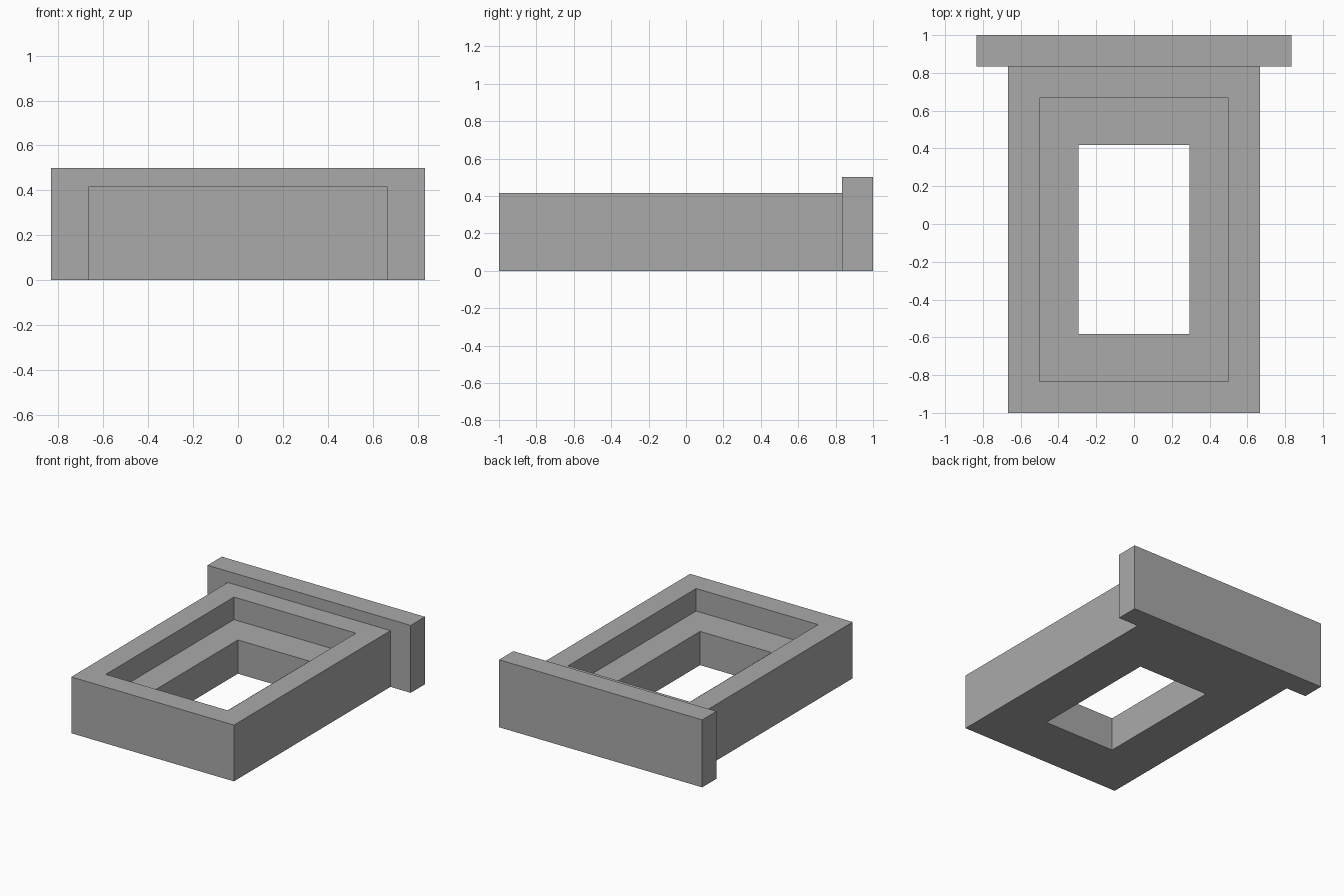
import bpy
import bmesh

cube = bpy.data.objects.get("Cube")
if cube:
    bpy.data.objects.remove(cube, do_unlink=True)

grey = bpy.data.materials.new("stone_grey")
grey.use_nodes = True
colour = (0.4, 0.4, 0.4, 1)
grey.diffuse_color = colour
grey.node_tree.nodes["Principled BSDF"].inputs["Base Color"].default_value = colour


def add_object(name, bm):
    bmesh.ops.recalc_face_normals(bm, faces=bm.faces)
    mesh = bpy.data.meshes.new(name)
    bm.to_mesh(mesh)
    bm.free()
    mesh.materials.append(grey)
    obj = bpy.data.objects.new(name, mesh)
    bpy.context.collection.objects.link(obj)
    return obj


def rectangle(bm, half_width, front, back, z):
    corners = ((-half_width, front), (half_width, front),
               (half_width, back), (-half_width, back))
    return [bm.verts.new((x, y, z)) for x, y in corners]


def bridge(bm, a, b):
    for i in range(4):
        j = (i + 1) % 4
        bm.faces.new((a[i], a[j], b[j], b[i]))


# Stepped frame: outer wall, rim, recess, ledge and through opening
outer = (0.667, -1, 0.833)
recess = (0.5, -0.833, 0.667)
opening = (0.293, -0.583, 0.417)
top, ledge = 0.417, 0.25
bm = bmesh.new()
rings = [rectangle(bm, *size, z) for size, z in (
    (outer, 0), (outer, top), (recess, top),
    (recess, ledge), (opening, ledge), (opening, 0))]
for k, ring in enumerate(rings):
    bridge(bm, ring, rings[(k + 1) % len(rings)])
add_object("stepped_frame", bm)

# Wider, taller slab across the back
bm = bmesh.new()
low = rectangle(bm, 0.833, 0.833, 1, 0)
high = rectangle(bm, 0.833, 0.833, 1, 0.5)
bridge(bm, low, high)
bm.faces.new(low)
bm.faces.new(high)
add_object("back_slab", bm)
